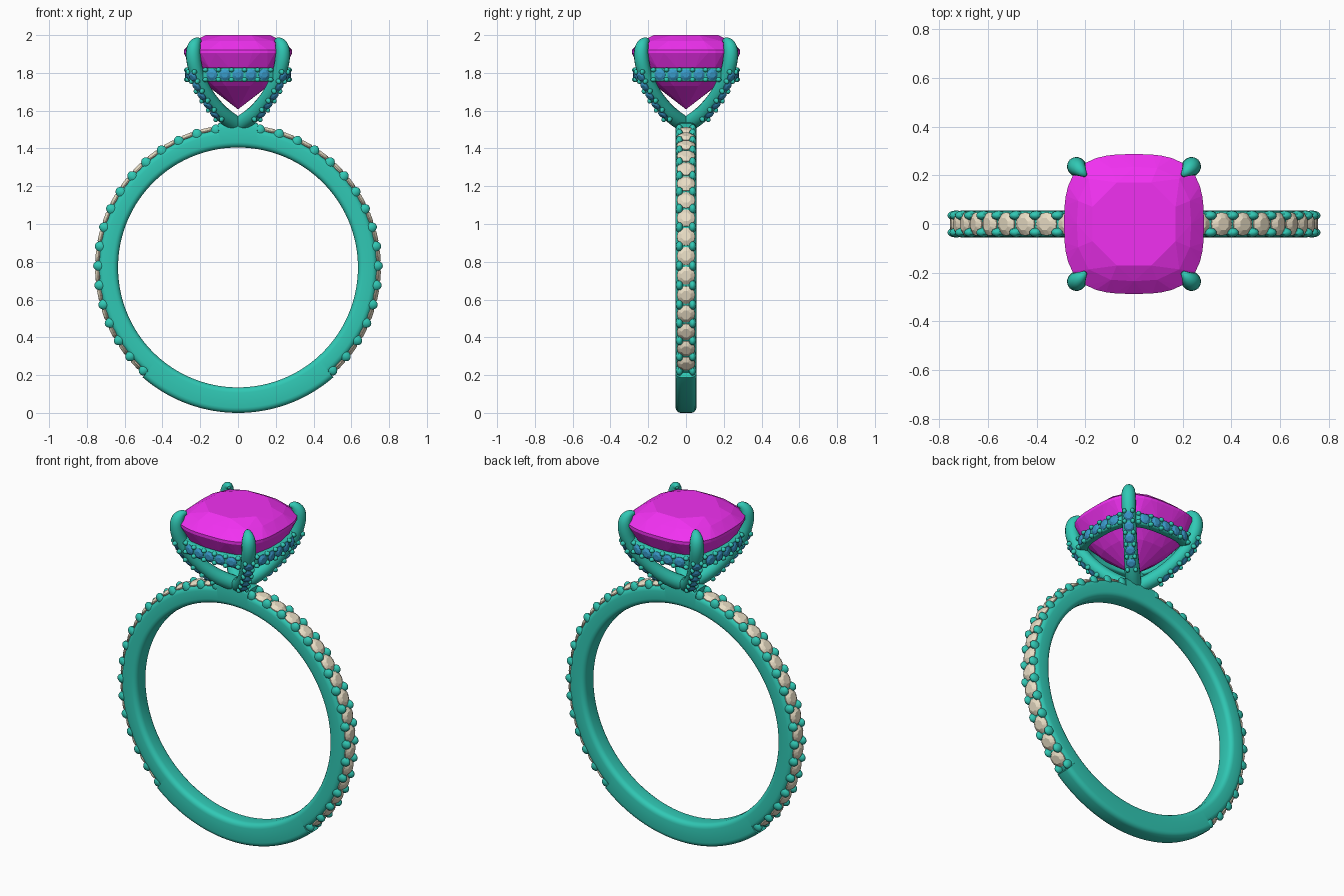
import bpy, bmesh
from math import sin, cos, pi, radians, degrees, asin
from mathutils import Vector, Matrix

if "Cube" in bpy.data.objects:
    bpy.data.objects.remove(bpy.data.objects["Cube"])

CZ, R_IN, R_OUT, R_PAVE = 0.77, 0.635, 0.77, 0.738


def material(name, rgb):
    m = bpy.data.materials.new(name)
    m.diffuse_color = (*rgb, 1)
    m.use_nodes = True
    m.node_tree.nodes["Principled BSDF"].inputs["Base Color"].default_value = m.diffuse_color
    return m


METAL = material("metal", (0.03, 0.58, 0.46))
MAGENTA = material("magenta_gem", (0.88, 0.03, 0.88))
BEIGE = material("beige_gem", (0.82, 0.73, 0.56))
BLUE = material("blue_gem", (0.04, 0.32, 0.58))


def finish(bm, name, mat, smooth=True):
    bmesh.ops.recalc_face_normals(bm, faces=bm.faces)
    me = bpy.data.meshes.new(name)
    bm.to_mesh(me)
    bm.free()
    me.materials.append(mat)
    ob = bpy.data.objects.new(name, me)
    bpy.context.collection.objects.link(ob)
    if smooth:
        bpy.ops.object.select_all(action='DESELECT')
        ob.select_set(True)
        bpy.context.view_layer.objects.active = ob
        bpy.ops.object.shade_smooth_by_angle(angle=radians(40))
    return ob


def loft(bm, rings, closed):
    vs = [[bm.verts.new(p) for p in r] for r in rings]
    n = len(vs[0])
    for i in range(len(vs) if closed else len(vs) - 1):
        a, b = vs[i], vs[(i + 1) % len(vs)]
        for j in range(n):
            k = (j + 1) % n
            bm.faces.new((a[j], a[k], b[k], b[j]))
    if not closed:
        bm.faces.new(vs[0])
        bm.faces.new(vs[-1])


def rounded_rect(w, h, r, n=4):
    pts = []
    for q, (sx, sy) in enumerate(((1, 1), (-1, 1), (-1, -1), (1, -1))):
        for i in range(n + 1):
            t = (q + i / n) * pi / 2
            pts.append((sx * (w / 2 - r) + r * cos(t), sy * (h / 2 - r) + r * sin(t)))
    return pts


def frame(pos, normal, tangent):
    n, t = Vector(normal).normalized(), Vector(tangent).normalized()
    m = Matrix((t, n.cross(t), n)).transposed().to_4x4()
    m.translation = pos
    return m


def outline(t, half, p):
    # superellipse point; p=2 is a circle
    c, s = cos(t), sin(t)
    k = half / (abs(c) ** p + abs(s) ** p) ** (1 / p)
    return k * c, k * s


def gem(bm, mat, levels, p=2):
    # convex gem from (z, radius, sides, twist) levels
    vs = []
    for z, r, n, tw in levels:
        for i in range(n):
            x, y = outline((i + tw) * 2 * pi / n, r, p)
            vs.append(bm.verts.new(mat @ Vector((x, y, z))))
    res = bmesh.ops.convex_hull(bm, input=vs)
    junk = [g for g in res["geom_interior"] if isinstance(g, bmesh.types.BMVert)]
    bmesh.ops.delete(bm, geom=junk, context='VERTS')


def small_gem(bm, mat, r):
    gem(bm, mat, [(0.3 * r, 0.55 * r, 8, 0.5), (0, r, 16, 0), (-0.1 * r, r, 16, 0), (-0.8 * r, 0.02 * r, 4, 0)])


def bead(bm, mat, scale):
    bmesh.ops.create_uvsphere(bm, u_segments=10, v_segments=8, radius=1,
                              matrix=mat @ Matrix.Diagonal((*scale, 1)))


# Band: rounded section swept round, cut lower where the small stones sit
def outer_radius(a):
    e = degrees(asin(max(-1, min(1, sin(radians(a))))))
    return R_PAVE if -49 < e < 82 else R_OUT


angles = [2 * i + 0.5 for i in range(180)]
for s in (-49, 82, 98, 229):
    angles += [(s - 0.05) % 360, (s + 0.05) % 360]
rings = []
for a in sorted(angles):
    ro, t = outer_radius(a), radians(a)
    rings.append([Vector(((u + (ro + R_IN) / 2) * cos(t), v, CZ + (u + (ro + R_IN) / 2) * sin(t)))
                  for u, v in rounded_rect(ro - R_IN, 0.11, 0.028)])
bm = bmesh.new()
loft(bm, rings, True)
finish(bm, "band", METAL)

# Band stones and the paired prongs between them
stones, prongs = bmesh.new(), bmesh.new()
STEP, FIRST, COUNT = 8.03, -43.5, 16
for side in (1, -1):
    for i in range(COUNT * 2 + 1):
        t = radians(FIRST + (i - 1) * STEP / 2)
        n = Vector((side * cos(t), 0, sin(t)))
        tan = Vector((-side * sin(t), 0, cos(t)))
        base = Vector((0, 0, CZ))
        if i % 2:
            small_gem(stones, frame(base + n * 0.742, n, tan), 0.048)
        else:
            for y in (-0.035, 0.035):
                bead(prongs, frame(base + n * 0.735 + Vector((0, y, 0)), n, tan), (0.028, 0.02, 0.032))
finish(stones, "band_stones", BEIGE, False)
finish(prongs, "band_prongs", METAL)

# Large cushion-cut centre stone
bm = bmesh.new()
gem(bm, Matrix(), [(2.0, 0.175, 8, 0.5), (1.968, 0.235, 16, 0), (1.922, 0.287, 48, 0), (1.905, 0.287, 48, 0),
                   (1.83, 0.252, 16, 0.5), (1.73, 0.16, 16, 0), (1.61, 0.004, 4, 0)], 3)
finish(bm, "centre_stone", MAGENTA, False)

# Claws: (diagonal offset, height, radius) path, smoothed and swept
CLAW = [(-0.01, 1.515, 0.042), (0.075, 1.575, 0.042), (0.14, 1.65, 0.038), (0.19, 1.73, 0.038), (0.222, 1.81, 0.038),
        (0.236, 1.88, 0.039), (0.234, 1.935, 0.036), (0.217, 1.966, 0.024), (0.198, 1.97, 0.008)]


def claw_point(u):
    i = min(int(u), len(CLAW) - 2)
    f = u - i
    a, b, c, d = (Vector(CLAW[max(0, min(len(CLAW) - 1, i + k))]) for k in (-1, 0, 1, 2))
    return 0.5 * (2 * b + (c - a) * f + (2 * a - 5 * b + 4 * c - d) * f * f + (3 * b - a - 3 * c + d) * f ** 3)


def claw_frame(u, diag):
    # position, radius, outward normal and tangent on a claw
    p, q, o = claw_point(u), claw_point(min(u + 0.02, len(CLAW) - 1)), claw_point(max(u - 0.02, 0))
    up = Vector((0, 0, 1))
    tan = (diag * (q.x - o.x) + up * (q.y - o.y)).normalized()
    side = diag.cross(up).normalized()
    return diag * p.x + up * p.y, p.z, tan.cross(side) * -1, tan, side


claws, rail, gems, beads = (bmesh.new() for _ in range(4))
for sx in (1, -1):
    for sy in (1, -1):
        diag = Vector((sx, sy, 0))
        rings = []
        for k in range(33):
            pos, r, n, tan, side = claw_frame(k / 4, diag)
            rings.append([pos + (n * cos(j * pi / 7) + side * sin(j * pi / 7)) * r for j in range(14)])
        loft(claws, rings, False)
        # Blue stones down the outside of each claw, with beads between
        for k in range(11):
            pos, r, n, tan, side = claw_frame(1.15 + k * 0.295, diag)
            if n.dot(diag) < 0:
                n = -n
            if k % 2:
                small_gem(gems, frame(pos + n * (r - 0.001), n, tan), 0.027)
            else:
                for s in (-0.022, 0.022):
                    bead(beads, frame(pos + n * (r - 0.004) + side * s, n, tan), (0.014, 0.012, 0.016))
finish(claws, "claws", METAL)

# Gallery rail under the centre stone
RAIL_Z, RAIL_R = 1.79, 0.247
rings = []
for i in range(96):
    t = i * pi / 48
    rings.append([Vector((*outline(t, RAIL_R + u, 3), RAIL_Z + v)) for u, v in rounded_rect(0.046, 0.072, 0.012, 3)])
loft(rail, rings, True)
finish(rail, "gallery_rail", METAL)

# Blue stones along each side of the rail, with beads between
for q in range(4):
    turn = Matrix.Rotation(q * pi / 2, 4, 'Z')
    for k in range(-6, 7):
        x = k * 0.0345
        half = RAIL_R + 0.023
        y = -(half ** 3 - abs(x) ** 3) ** (1 / 3)
        n = Vector((x * abs(x), y * abs(y), 0)).normalized()
        tan = Vector((-n.y, n.x, 0))
        pos = Vector((x, y, RAIL_Z))
        if k % 2 == 0:
            if abs(k) < 6:
                small_gem(gems, turn @ frame(pos + n * 0.002, n, tan), 0.03)
        else:
            for s in (-0.026, 0.026):
                bead(beads, turn @ frame(pos + Vector((0, 0, s)), n, tan), (0.015, 0.013, 0.016))
finish(gems, "head_stones", BLUE, False)
finish(beads, "head_beads", METAL)
